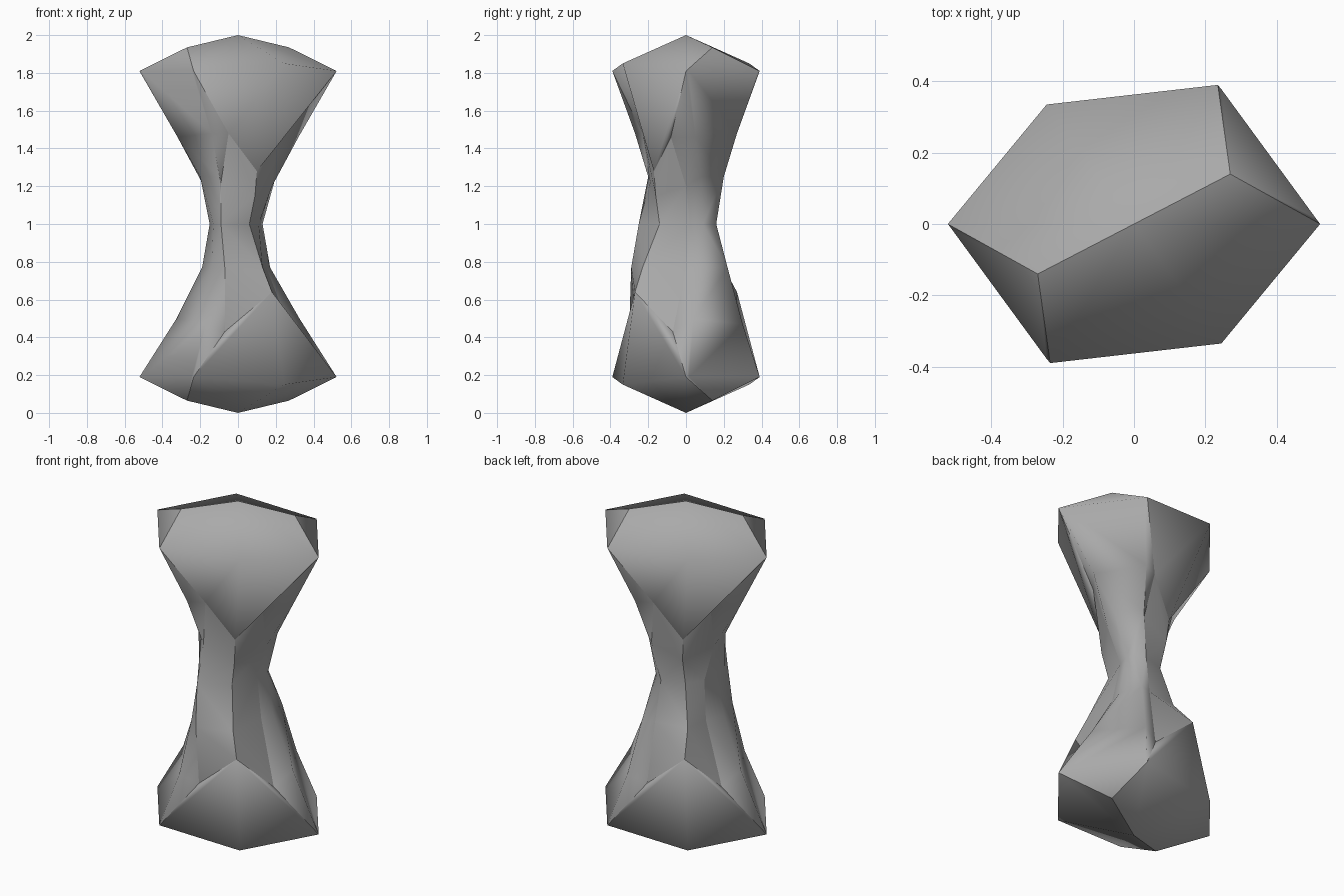
import bpy
import bmesh
from math import hypot

default_cube = bpy.data.objects.get("Cube")
if default_cube:
    bpy.data.objects.remove(default_cube, do_unlink=True)


def turned(half):
    """Complete a ring by repeating its half after a half turn about z."""
    return half + [(-x, -y, z) for x, y, z in half]


def flipped(points):
    """Mirror points between the top and the bottom."""
    return [(x, y, 2 - z) for x, y, z in points]


def at_height(points, z):
    return [(x, y, z) for x, y in points]


# Cap outline: front corner, front middle, left tip, two points of the flat side
rim = turned([(-.235, -.39, 1.81), (.245, -.335, 1.85), (.522, 0, 1.81),
              (.51, .016, 1.81), (.245, .378, 1.81)])
ridge = [(.27, .14, 1.935), (0, 0, 2), (-.27, -.14, 1.935)]

# Cross-sections of the pinched body, from top to bottom
shoulder = turned([(-.05, -.23, 1.48), (.1, -.17, 1.28), (.215, -.08, 1.46),
                   (.32, .05, 1.46), (.14, .27, 1.48)])
upper_neck = turned([(-.09, -.19, 1.22), (.09, -.16, 1.15), (.18, 0, 1.2),
                     (.2, .08, 1.25), (.1, .2, 1.25)])
waist = at_height([(-.09, -.25), (.06, -.14), (.11, .02), (.13, .09), (.1, .13),
                   (.05, .16), (-.08, .12), (-.14, .03), (-.15, -.06), (-.13, -.17)], 1)
lower_neck = at_height([(-.07, -.29), (.13, -.23), (.15, 0), (.17, .08), (.13, .22),
                        (.06, .2), (-.13, .17), (-.15, .03), (-.19, -.08), (-.14, -.23)], .77)
hip = turned([(-.07, -.26, .43), (.18, -.27, .64), (.28, -.07, .43),
              (.325, .04, .5), (.17, .3, .47)])
sections = [rim, shoulder, upper_neck, waist, lower_neck, hip, flipped(rim)]

bm = bmesh.new()
rings = [[bm.verts.new(p) for p in section] for section in sections]
count = len(rim)


def sharpen(a, b):
    edge = bm.edges.get((a, b))
    if edge:
        edge.smooth = False


def reach(a, b):
    """Distance of the middle of a diagonal from the axis."""
    middle = (a.co + b.co) / 2
    return hypot(middle.x, middle.y)


# Body skin between neighbouring cross-sections, split along the fuller diagonal
for upper, lower in zip(rings, rings[1:]):
    for i in range(count):
        j = (i + 1) % count
        a, b, c, d = upper[i], lower[i], lower[j], upper[j]
        if reach(a, c) > reach(b, d):
            triangles = (a, b, c), (a, c, d)
        else:
            triangles = (a, b, d), (b, c, d)
        for triangle in triangles:
            bm.faces.new(triangle)


# Faceted roof-like end caps
def add_cap(ring, ridge_points):
    left, apex, right = [bm.verts.new(p) for p in ridge_points]
    half = count // 2
    for end, other, first in ((left, right, 0), (right, left, half)):
        corner, middle, tip, *side = ring[first:first + half]
        next_corner = ring[(first + half) % count]
        for a, b in ((other, corner), (corner, middle), (middle, tip), (tip, end)):
            bm.faces.new((apex, a, b))
        fan = [tip, *side, next_corner]
        for a, b in zip(fan, fan[1:]):
            bm.faces.new((end, a, b))
    for first, end, other in ((0, left, right), (half, right, left)):
        sharpen(apex, end)
        sharpen(other, ring[first])
        sharpen(end, ring[first + 2])


add_cap(rings[0], ridge)
add_cap(rings[-1], flipped(ridge))

# Crisp edges down the corners, round the flat sides and under the swollen ends
middles = (1, 6)
corners = (0, 2, 5, 7)
last = len(rings) - 2
for level, (upper, lower) in enumerate(zip(rings, rings[1:])):
    at_end = level in (0, last)
    for i in range(count):
        if i in corners or at_end != (i in middles):
            sharpen(upper[i], lower[i])
for ring in (rings[1], rings[-2]):
    for start in corners:
        step = 1 if start in (0, 5) else -1
        sharpen(ring[start], ring[start + step])

for face in bm.faces:
    face.smooth = True
bmesh.ops.recalc_face_normals(bm, faces=bm.faces[:])

mesh = bpy.data.meshes.new("pinched_stone")
bm.to_mesh(mesh)
bm.free()
stone = bpy.data.objects.new("pinched_stone", mesh)
bpy.context.collection.objects.link(stone)

# Plain grey
grey = bpy.data.materials.new("stone_grey")
grey.use_nodes = True
colour = (.4, .4, .4, 1)
grey.diffuse_color = colour
grey.node_tree.nodes["Principled BSDF"].inputs["Base Color"].default_value = colour
mesh.materials.append(grey)
